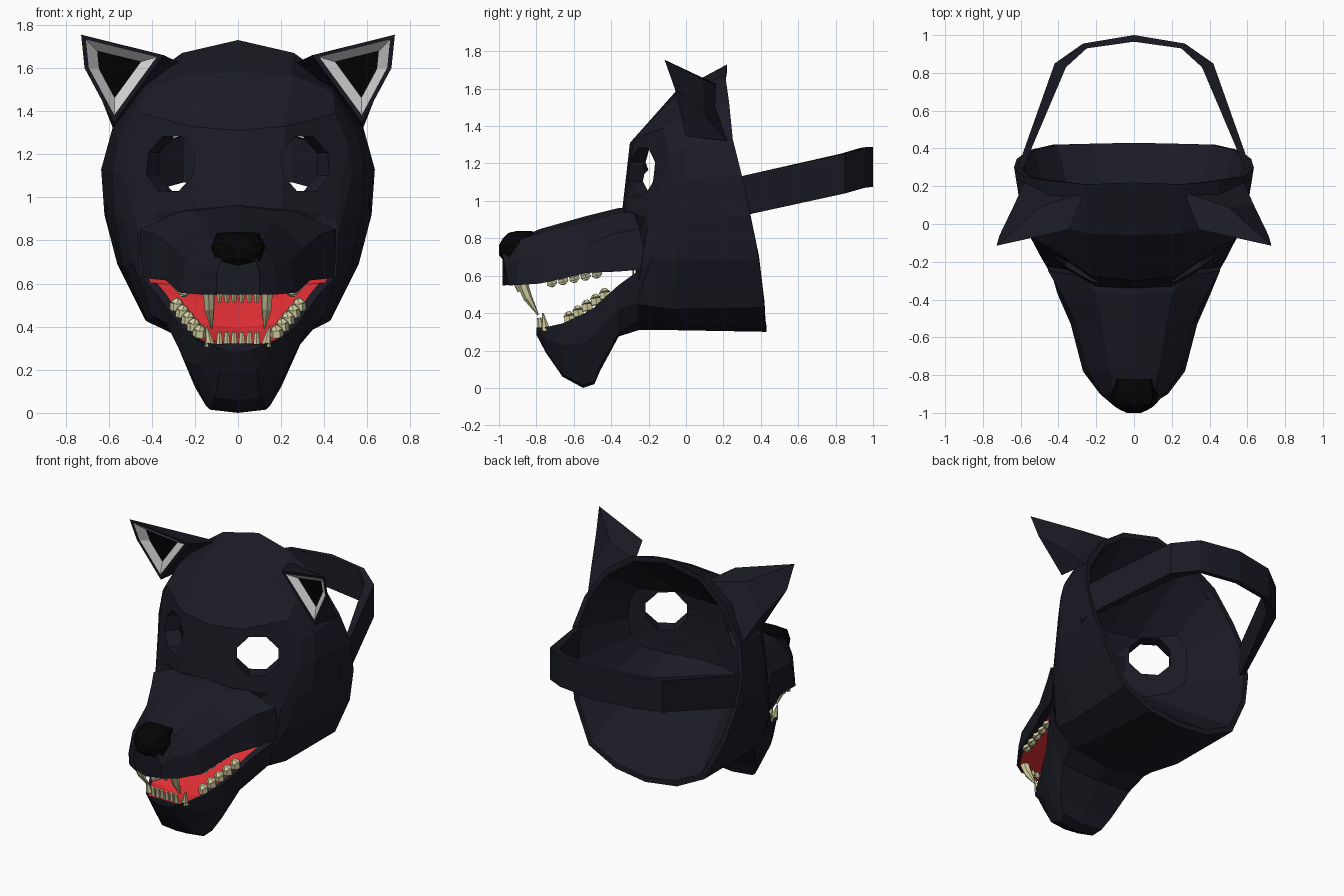
import bpy, bmesh
from mathutils import Vector, Matrix

if "Cube" in bpy.data.objects:
    bpy.data.objects.remove(bpy.data.objects["Cube"])


def material(name, rgb):
    m = bpy.data.materials.new(name)
    m.diffuse_color = (*rgb, 1)
    m.use_nodes = True
    m.node_tree.nodes["Principled BSDF"].inputs["Base Color"].default_value = m.diffuse_color
    return m


FUR = material("dark_fur", (0.0108, 0.0108, 0.0185))
BLACK = material("black", (0.0012, 0.0012, 0.0012))
RED = material("mouth_red", (0.74, 0.028, 0.034))
BONE = material("tooth_bone", (0.64, 0.62, 0.35))
GREY = material("ear_grey", (0.66, 0.66, 0.66))


def finish(name, bm, mats):
    bmesh.ops.recalc_face_normals(bm, faces=bm.faces)
    me = bpy.data.meshes.new(name)
    bm.to_mesh(me)
    bm.free()
    for m in mats:
        me.materials.append(m)
    ob = bpy.data.objects.new(name, me)
    bpy.context.collection.objects.link(ob)
    return ob


def full(half):
    """Closed ring from a half ring whose ends lie on x = 0."""
    return half + [(-x, y, z) for x, y, z in reversed(half[1:-1])]


def moved(ring, s, dy, zc, flat=None):
    """Ring scaled in x/z about height zc, shifted in y or put at a flat y."""
    return [(x * s, y + dy if flat is None else flat, zc + (z - zc) * s) for x, y, z in ring]


def loft(name, rings, mats=(FUR,), second=()):
    """Skin closed rings, cap both ends; columns in `second` get material 1."""
    bm = bmesh.new()
    vs = [[bm.verts.new(p) for p in r] for r in rings]
    n = len(rings[0])
    for a, b in zip(vs, vs[1:]):
        for j in range(n):
            k = (j + 1) % n
            bm.faces.new((a[j], a[k], b[k], b[j])).material_index = int(j in second)
    bm.faces.new(vs[0])
    bm.faces.new(vs[-1])
    return finish(name, bm, mats)


# --- head shell: outer face, rim, inner bowl sloping from the rim to the eyes ---
G = full([(0, -.34, .96), (.2, -.33, .95), (.39, -.22, .92), (.455, -.2, .88), (.465, -.21, .84),
          (.465, -.22, .78), (.455, -.24, .63), (.35, -.27, .5), (.22, -.27, .4), (0, -.27, .36)])
F = full([(0, -.3, 1.31), (.22, -.28, 1.33), (.45, -.12, 1.39), (.51, -.09, 1.25), (.53, -.09, 1.1),
          (.525, -.11, .9), (.49, -.18, .7), (.39, -.27, .45), (.26, -.31, .36), (0, -.32, .31)])
M = full([(0, -.06, 1.58), (.25, -.05, 1.57), (.44, 0, 1.49), (.56, 0, 1.28), (.585, -.01, 1.12),
          (.57, -.03, .91), (.53, -.05, .68), (.415, -.08, .42), (.25, -.13, .345), (0, -.13, .31)])
R = full([(0, .22, 1.73), (.26, .21, 1.67), (.45, .23, 1.53), (.58, .25, 1.33), (.635, .3, 1.13),
          (.62, .345, .92), (.56, .39, .69), (.43, .42, .43), (.23, .425, .33), (0, .43, .30)])
bowl = full([(0, -.23, 1.26), (.2, -.21, 1.28), (.4, -.06, 1.31), (.45, -.04, 1.22), (.46, -.04, 1.1),
             (.44, -.05, .98), (.37, -.09, .91), (.25, -.17, .87), (.12, -.22, .86), (0, -.23, .86)])
head = loft("head_shell", [moved(G, .5, 0, .65, -.27), G, F, M, R, moved(R, .95, 0, 1),
                           bowl, moved(bowl, .3, 0, 1.06, -.24)])

# --- eye holes ---
bm = bmesh.new()
for s in (1, -1):
    q = Vector((.57 * s, -.82, 0)).to_track_quat('Z', 'Y').to_matrix().to_4x4()
    bmesh.ops.create_cone(bm, cap_ends=True, segments=8, radius1=.137, radius2=.137, depth=.5,
                          matrix=Matrix.Translation((.297 * s, -.215, 1.155)) @ q @ Matrix.Rotation(.39, 4, 'Z'))
cutter = finish("eye_cutter", bm, [FUR])
cutter.hide_render = True
cutter.hide_viewport = True
mod = head.modifiers.new("eyes", 'BOOLEAN')
mod.object = cutter
mod.operation = 'DIFFERENCE'
mod.solver = 'EXACT'


# --- muzzle: y, top z, shoulder, cheek, lip (x, z), palate rise, forward lean ---
def muzzle_ring(y, top, sh, ck, lip, rise=.04, lean=0):
    x, z = lip
    return full([(0, y - lean, top), (sh[0], y - lean, sh[1]), (ck[0], y - lean * .6, ck[1]), (x, y, z),
                 (x * .86, y, z + .003), (0, y - lean, z + rise)])


loft("muzzle", [muzzle_ring(*a) for a in (
    (-.2, .97, (.26, .94), (.455, .85), (.455, .635), .04, .08),
    (-.37, .96, (.20, .935), (.385, .83), (.405, .622)),
    (-.53, .92, (.17, .885), (.31, .77), (.335, .615)),
    (-.78, .85, (.13, .83), (.24, .71), (.27, .558)),
    (-.90, .80, (.11, .79), (.165, .69), (.18, .55), .003),
    (-.95, .72, (.08, .71), (.10, .65), (.10, .548), 0, .03))], (FUR, RED), (4, 5))


# --- lower jaw: y, lip, side, low (x, z), bottom z, floor drop ---
def jaw_ring(y, lip, side, low, bottom, drop=.035):
    x, z = lip
    return full([(0, y, z - drop), (x * .88, y, z - .003), (x, y, z),
                 (side[0], y, side[1]), (low[0], y, low[1]), (0, y, bottom)])


loft("lower_jaw", [jaw_ring(*a) for a in (
    (-.25, (.45, .63), (.41, .46), (.29, .36), .31),
    (-.36, (.375, .55), (.335, .42), (.265, .29), .275),
    (-.46, (.31, .46), (.28, .31), (.2, .12), .09),
    (-.49, (.29, .43), (.265, .28), (.15, .035), .02),
    (-.55, (.26, .395), (.245, .24), (.13, .015), 0),
    (-.66, (.20, .345), (.185, .23), (.105, .07), .06),
    (-.75, (.155, .325), (.14, .27), (.085, .2), .19, 0),
    (-.80, (.12, .322), (.11, .31), (.06, .29), .285, 0))], (FUR, RED), (0, 9))

# --- red back of the mouth ---
throat = full([(0, 0, .68), (.41, 0, .66), (.415, 0, .62), (.37, 0, .54), (0, 0, .48)])
loft("mouth_back", [moved(throat, 1, 0, 0, y) for y in (-.277, -.285)], (RED,))

# --- nose ---
nose = full([(0, 0, .84), (.10, 0, .835), (.125, 0, .77), (.11, 0, .69), (0, 0, .668)])
loft("nose", [moved(nose, s, 0, zc, y) for s, zc, y in
              ((.85, .83, -.82), (1, .76, -.90), (.9, .73, -.95), (.65, .72, -.98), (.3, .73, -1.0))], (BLACK,))

# --- teeth ---
bm = bmesh.new()


def tooth(base, tip, r1, r2):
    for s in (1, -1):
        a, b = (Vector((p[0] * s, p[1], p[2])) for p in (base, tip))
        d = b - a
        bmesh.ops.create_cone(bm, cap_ends=True, segments=6, radius1=r1, radius2=r2, depth=d.length,
                              matrix=Matrix.Translation((a + b) / 2) @ d.to_track_quat('Z', 'Y').to_matrix().to_4x4())


tooth((.135, -.88, .57), (.132, -.845, .48), .03, .024)    # upper canines
tooth((.132, -.847, .485), (.122, -.79, .39), .025, .004)
tooth((.13, -.75, .31), (.145, -.765, .40), .025, .004)    # lower canines
for i in range(3):
    x = .018 + .034 * i
    tooth((x, -.91, .57), (x, -.89, .515), .018, .011)     # upper incisors
    tooth((x, -.775, .315), (x, -.785, .375), .018, .011)  # lower incisors
for i in range(5):                                         # molars with blunt crowns
    t = i / 4
    up = Vector((.25, -.72, .575)).lerp(Vector((.29, -.48, .622)), t)
    tooth(up, up + Vector((-.003, .005, -.018)), .03, .03)
    tooth(up + Vector((-.003, .005, -.018)), up + Vector((-.01, .01, -.03)), .03, .012)
    lo = Vector((.18, -.62, .35)).lerp(Vector((.285, -.43, .475)), t)
    tooth(lo, lo + Vector((-.003, -.005, .035)), .032, .032)
    tooth(lo + Vector((-.003, -.005, .035)), lo + Vector((-.01, -.01, .055)), .032, .014)
finish("teeth", bm, [BONE])

# --- ears: wedge with a recessed grey bowl and black centre ---
front = [(.345, -.03, 1.66), (.728, -.115, 1.755), (.712, -.06, 1.6), (.575, .0, 1.345)]
back = [(.26, .17, 1.62), (.5, .09, 1.65), (.635, .1, 1.46), (.58, .22, 1.32)]
middle = Vector((.57, -.045, 1.595))
for side, s in (("left", 1), ("right", -1)):
    rings = [back, front] + [[Vector(p).lerp(middle, t) + Vector((0, dy, 0)) for p in front]
                             for t, dy in ((.14, 0), (.47, .035))]
    ear = loft(side + "_ear", [[(p[0] * s, p[1], p[2]) for p in r] for r in rings], (FUR, GREY, BLACK))
    for i, poly in enumerate(ear.data.polygons):
        poly.material_index = 2 if i == 13 else int(8 <= i < 12)

# --- head strap ---
outer = [(.61, .22, .905), (.615, .3, .92), (.42, .85, 1.04), (.27, .955, 1.07), (0, 1.0, 1.075)]
inner = [(.58, .22), (.585, .3), (.36, .83), (.25, .93), (0, .965)]
half = [[(x, y, z), (x, y, z + .213), (u, v, z + .213), (u, v, z)]
        for (x, y, z), (u, v) in zip(outer, inner)]
loft("strap", half + [[(-x, y, z) for x, y, z in r] for r in reversed(half[:-1])])
